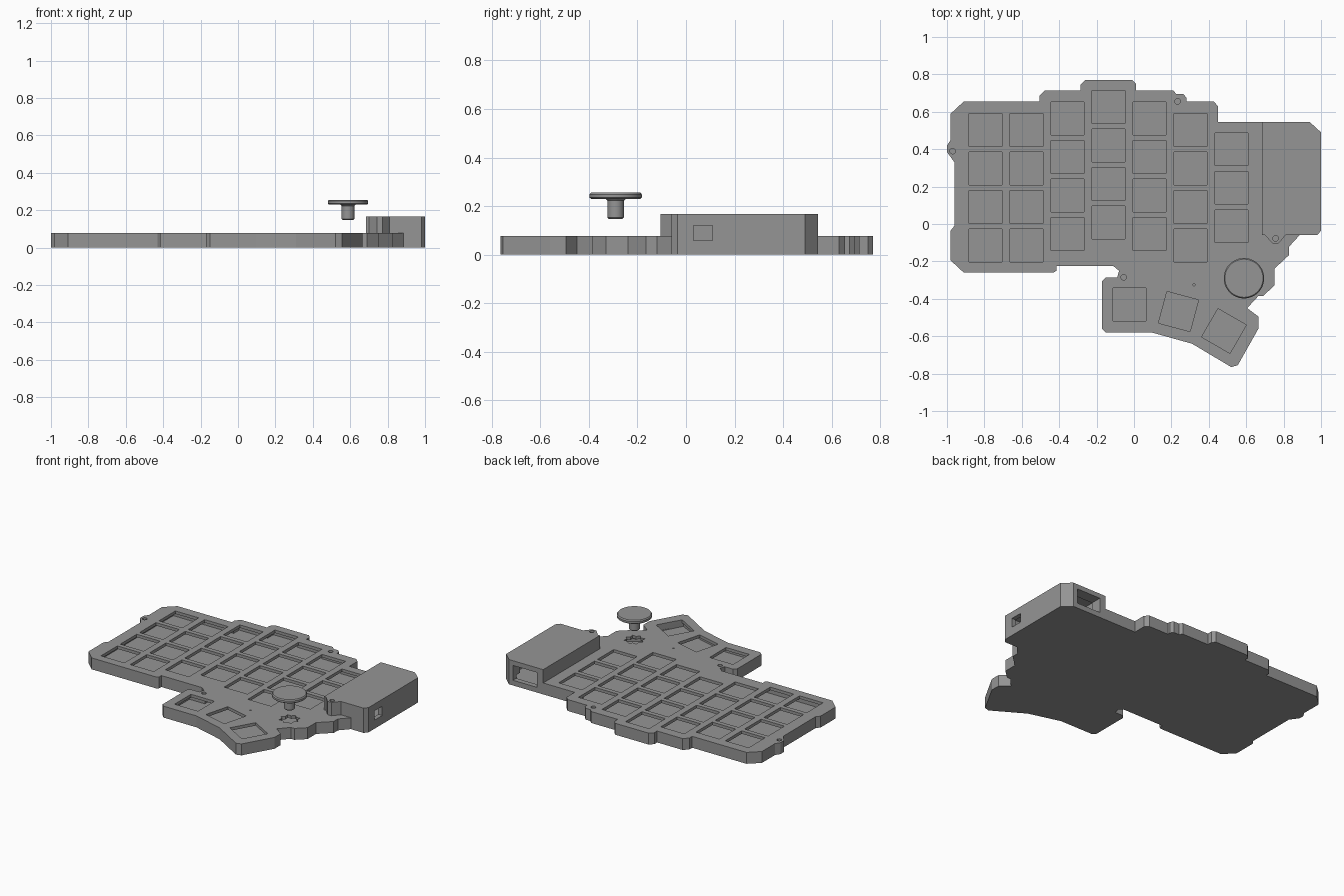
import bpy, bmesh, math
from mathutils import Matrix, Vector

if "Cube" in bpy.data.objects:
    bpy.data.objects.remove(bpy.data.objects["Cube"])

grey = bpy.data.materials.new("mid grey plastic")
grey.diffuse_color = (0.30, 0.30, 0.30, 1)
grey.use_nodes = True
grey.node_tree.nodes["Principled BSDF"].inputs["Base Color"].default_value = grey.diffuse_color

PLATE, LID, FLOOR = 0.077, 0.167, 0.03


def make(name, bm, helper=False):
    bmesh.ops.recalc_face_normals(bm, faces=bm.faces)
    me = bpy.data.meshes.new(name)
    bm.to_mesh(me)
    bm.free()
    ob = bpy.data.objects.new(name, me)
    bpy.context.collection.objects.link(ob)
    me.materials.append(grey)
    if helper:
        ob.hide_render = True
        ob.hide_viewport = True
    return ob


def prism(bm, pts, z0, z1):
    f = bm.faces.new([bm.verts.new((x, y, z0)) for x, y in pts])
    top = bmesh.ops.extrude_face_region(bm, geom=[f])["geom"]
    bmesh.ops.translate(bm, vec=(0, 0, z1 - z0),
                        verts=[v for v in top if isinstance(v, bmesh.types.BMVert)])


def solid(name, pts, z0, z1, helper=False):
    bm = bmesh.new()
    prism(bm, pts, z0, z1)
    return make(name, bm, helper)


def ring(cx, cy, r, n, turn=0.0, r2=None):
    out = []
    for i in range(n):
        a = turn + 2 * math.pi * i / n
        rr = r2 if r2 and i % 2 else r
        out.append((cx + rr * math.cos(a), cy + rr * math.sin(a)))
    return out


def rect(x0, x1, y0, y1):
    return [(x0, y0), (x1, y0), (x1, y1), (x0, y1)]


def boolean(ob, other, op="DIFFERENCE"):
    m = ob.modifiers.new(op.lower(), "BOOLEAN")
    m.object, m.operation, m.solver = other, op, "EXACT"


# case outline, clockwise from the left
outline = [
    (-.98, .59), (-.91, .655), (-.505, .655), (-.505, .685), (-.475, .715), (-.285, .715),
    (-.285, .745), (-.26, .77), (-.01, .77), (.01, .75), (.01, .715), (.21, .715), (.225, .695),
    (.265, .695), (.28, .675), (.28, .655), (.425, .655), (.45, .63), (.45, .545), (.94, .545),
    (1, .49), (1, -.035), (.98, -.06), (.885, -.06), (.83, -.12), (.83, -.165), (.75, -.24),
    (.75, -.33), (.69, -.385), (.665, -.385), (.605, -.45), (.665, -.495), (.665, -.56),
    (.555, -.755), (.52, -.765), (.31, -.64), (.095, -.58), (-.15, -.58), (-.17, -.56),
    (-.17, -.305), (-.15, -.285), (-.09, -.285), (-.08, -.25), (-.11, -.225), (-.415, -.225),
    (-.415, -.25), (-.43, -.26), (-.91, -.26), (-.98, -.195), (-.98, -.035), (-.96, -.01),
    (-.96, .33), (-1, .385), (-1, .42), (-.98, .45)]
case = solid("case", outline, 0, PLATE)

# controller housing on the right, with its screw boss at the front
housing = solid("controller_housing", [
    (.685, .545), (.94, .545), (1, .49), (1, -.035), (.98, -.06), (.81, -.06), (.772, -.105),
    (.742, -.105), (.70, -.06), (.685, -.06)], 0.01, LID, True)
boolean(case, housing, "UNION")

# hollow inside the case and the housing
inside = solid("case_cavity", [
    (-.91, .61), (-.46, .61), (-.46, .67), (-.25, .67), (-.25, .735), (-.03, .735), (-.03, .67),
    (.19, .67), (.19, .62), (.41, .62), (.41, .51), (.92, .51), (.97, .47), (.97, -.01),
    (.71, -.01), (.71, -.29), (.56, -.40), (.61, -.52), (.51, -.70), (.31, -.60), (.09, -.545),
    (-.135, -.545), (-.135, -.325), (-.02, -.325), (-.02, -.21), (-.91, -.21)],
    FLOOR, PLATE - 0.02, True)
boolean(case, inside)
room = solid("housing_cavity", rect(.715, .97, -.01, .47), FLOOR, LID - .02, True)
boolean(case, room)

# switch openings: finger columns (top row centre, row count) and thumb fan
holes = bmesh.new()
for col, (top, rows) in enumerate([(.503, 4), (.503, 4), (.564, 4), (.626, 4),
                                   (.564, 4), (.503, 4), (.40, 3)]):
    for row in range(rows):
        x, y = -.794 + .2193 * col, top - .206 * row
        prism(holes, rect(x - .0875, x + .0875, y - .0875, y + .0875), FLOOR + .005, .12)
for x, y, deg in [(-.024, -.43, 0), (.238, -.468, -15), (.481, -.572, -30)]:
    prism(holes, ring(x, y, .0875 * math.sqrt(2), 4, math.radians(45 + deg)), FLOOR + .005, .12)
boolean(case, make("switch_openings", holes, True))

# star socket, screw holes, reset pinhole and cable ports
ports = bmesh.new()
prism(ports, ring(.588, -.29, .065, 16, 0, .046), FLOOR + .005, .12)
for x, y, z in [(.233, .655, PLATE), (-.97, .39, PLATE), (.757, -.077, LID), (-.055, -.285, PLATE)]:
    prism(ports, ring(x, y, .015, 20), z - .04, z + .03)
prism(ports, ring(.32, -.325, .006, 10), FLOOR + .005, .12)
prism(ports, rect(.73, .91, .45, .60), .035, .135)
prism(ports, rect(.94, 1.05, .03, .11), .058, .12)
boolean(case, make("port_cutters", ports, True))

# bake the cuts
bpy.context.view_layer.update()
baked = bpy.data.meshes.new_from_object(case.evaluated_get(bpy.context.evaluated_depsgraph_get()))
case.modifiers.clear()
case.data = baked
case.data.materials.clear()
case.data.materials.append(grey)
for p in case.data.polygons:
    p.material_index = 0
for ob in [o for o in bpy.data.objects if o.hide_render]:
    bpy.data.objects.remove(ob)

# joystick cap: lathed disc on a short stem, floating above the socket
bm = bmesh.new()
profile = [(0, .147), (.028, .147), (.034, .153), (.034, .222), (.042, .230), (.102, .230),
           (.108, .235), (.108, .248), (.102, .255), (0, .255)]
verts = [bm.verts.new((r, 0, z)) for r, z in profile]
edges = [bm.edges.new(p) for p in zip(verts, verts[1:])]
bmesh.ops.spin(bm, geom=verts + edges, axis=(0, 0, 1), cent=(0, 0, 0),
               angle=2 * math.pi, steps=48)
bmesh.ops.remove_doubles(bm, verts=bm.verts, dist=.0005)
bmesh.ops.translate(bm, verts=bm.verts, vec=(.588, -.29, 0))
cap = make("joystick_cap", bm)
bpy.context.view_layer.objects.active = cap
cap.select_set(True)
bpy.ops.object.shade_smooth_by_angle(angle=math.radians(30))
